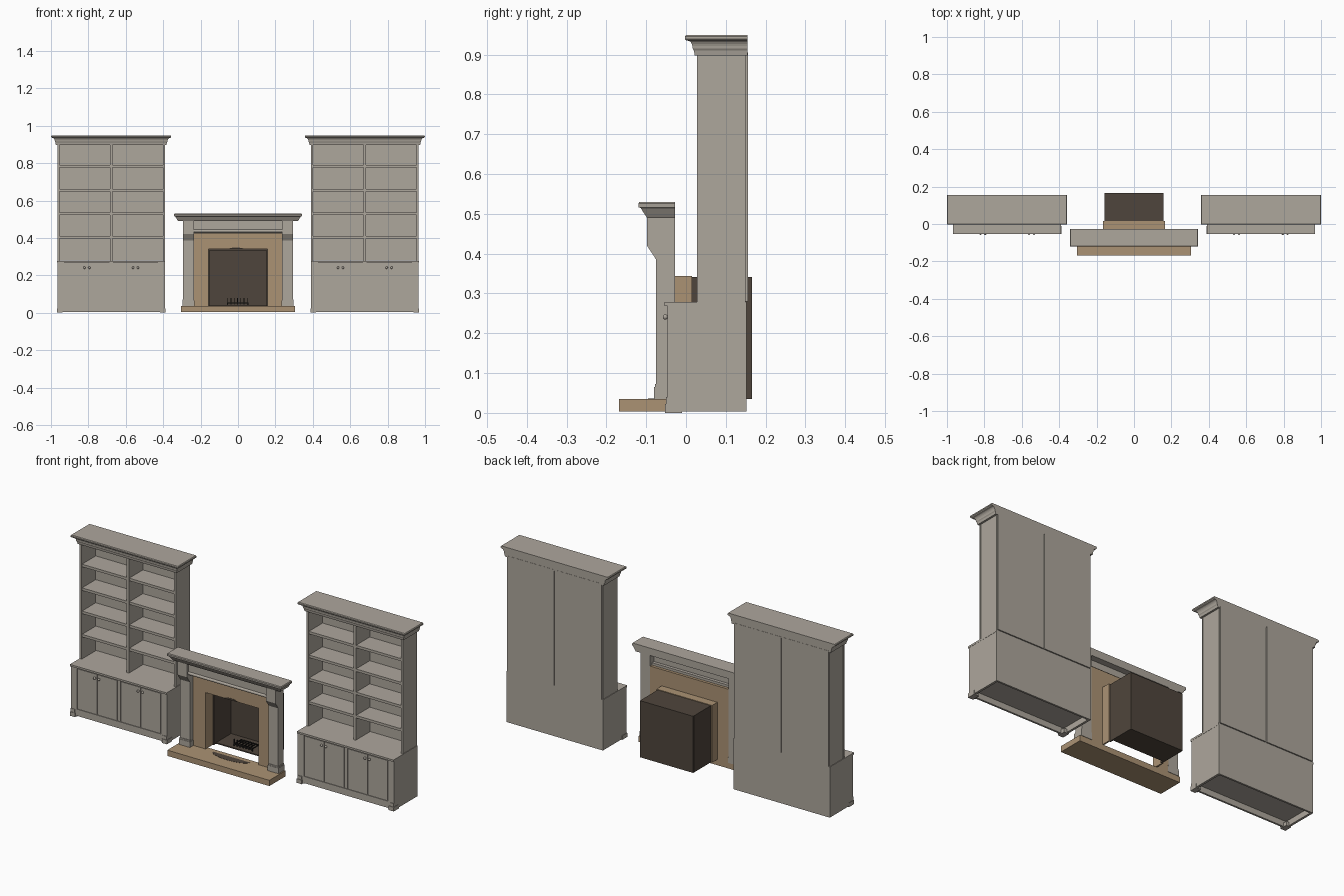
import bpy, bmesh, math
from mathutils import Matrix, Vector

if "Cube" in bpy.data.objects:
    bpy.data.objects.remove(bpy.data.objects["Cube"])


def material(name, rgb):
    m = bpy.data.materials.new(name)
    m.diffuse_color = (*rgb, 1)
    m.use_nodes = True
    m.node_tree.nodes["Principled BSDF"].inputs["Base Color"].default_value = m.diffuse_color
    return m


PAINT = material("warm_grey_paint", (0.42, 0.385, 0.335))
STONE = material("tan_stone", (0.41, 0.29, 0.175))
SOOT = material("dark_firebrick", (0.078, 0.06, 0.045))
IRON = material("black_iron", (0.015, 0.014, 0.013))


def finish(name, bm, mat, smooth=False):
    bmesh.ops.recalc_face_normals(bm, faces=bm.faces)
    me = bpy.data.meshes.new(name)
    bm.to_mesh(me)
    bm.free()
    me.materials.append(mat)
    ob = bpy.data.objects.new(name, me)
    bpy.context.collection.objects.link(ob)
    if smooth:
        me.polygons.foreach_set("use_smooth", [True] * len(me.polygons))
    return ob


def boxes(name, mat, *spans):
    """Each span is (x0, x1, y0, y1, z0, z1)."""
    bm = bmesh.new()
    for x0, x1, y0, y1, z0, z1 in spans:
        mtx = Matrix.Translation(((x0 + x1) / 2, (y0 + y1) / 2, (z0 + z1) / 2))
        mtx = mtx @ Matrix.Diagonal((x1 - x0, y1 - y0, z1 - z0, 1))
        bmesh.ops.create_cube(bm, size=1, matrix=mtx)
    return finish(name, bm, mat)


def moulding(name, mat, x0, x1, yf, yb, steps):
    """Crown with mitred front and side flare; steps are (z, outset)."""
    bm = bmesh.new()
    rings = []
    for z, o in steps:
        rings.append([bm.verts.new(p) for p in (
            (x0 - o, yf - o, z), (x1 + o, yf - o, z), (x1 + o, yb, z), (x0 - o, yb, z))])
    for a, b in zip(rings, rings[1:]):
        for i in range(4):
            j = (i + 1) % 4
            bm.faces.new((a[i], a[j], b[j], b[i]))
    bm.faces.new(rings[0])
    bm.faces.new(rings[-1])
    return finish(name, bm, mat)


def prism(name, mat, pts, move):
    """Extrude a flat outline of 3D points by a vector."""
    bm = bmesh.new()
    f = bm.faces.new([bm.verts.new(p) for p in pts])
    new = bmesh.ops.extrude_face_region(bm, geom=[f])["geom"]
    bmesh.ops.translate(bm, vec=Vector(move), verts=[v for v in new if isinstance(v, bmesh.types.BMVert)])
    return finish(name, bm, mat)


HW = 0.288  # half width of a bookcase


def bookcase(side, cx):
    l, r = cx - HW, cx + HW
    # upper carcass: sides, divider, face frame
    boxes(side + "_bookcase_uprights", PAINT,
          (l + .002, l + .012, .035, .15, .278, .9), (r - .012, r - .002, .035, .15, .278, .9),
          (cx - .006, cx + .006, .035, .148, .278, .9),
          (l, l + .012, .028, .035, .278, .9), (r - .012, r, .028, .035, .278, .9),
          (cx - .007, cx + .007, .028, .035, .278, .9))
    boxes(side + "_bookcase_back_panels", PAINT,
          (l + .006, cx - .002, .148, .156, .28, .905), (cx + .002, r - .006, .148, .156, .28, .905))
    # shelves in both bays
    boxes(side + "_bookcase_shelves", PAINT, *[
        (a, b, .031, .148, z - .007, z + .007)
        for z in (.404, .53, .655, .783)
        for a, b in ((l + .01, cx - .006), (cx + .006, r - .01))])
    # crown with cove
    cove = [(.915 + .02 * math.sin(t), .013 + .012 * (1 - math.cos(t)))
            for t in (i * math.pi / 10 for i in range(6))]
    moulding(side + "_bookcase_crown", PAINT, l, r, .03, .155,
             [(.898, .008), (.91, .010), (.915, .013)] + cove[1:] +
             [(.936, .030), (.939, .033), (.945, .033), (.949, .030)])
    # base cabinet, open underneath
    boxes(side + "_cabinet_carcass", PAINT,
          (l, l + .012, -.042, .152, .004, .27), (r - .012, r, -.042, .152, .004, .27),
          (l + .012, r - .012, .142, .152, .004, .27), (l + .012, r - .012, -.042, -.032, .004, .27),
          (l + .012, r - .012, -.032, .142, .035, .045))
    boxes(side + "_cabinet_top", PAINT, (l - .001, r + .001, -.054, .152, .268, .278))
    # doors in two pairs
    spans = []
    for c in (cx - .13, cx + .13):
        for s in (-1, 1):
            a, b = sorted((c + s * .0015, c + s * .118))
            spans.append((a, b, -.047, -.041, .045, .262))
    spans += [(l, l + .037, -.047, -.041, .004, .268), (r - .037, r, -.047, -.041, .004, .268),
              (cx - .0095, cx + .0095, -.047, -.041, .045, .268),
              (l + .03, r - .03, -.047, -.041, .008, .043)]
    boxes(side + "_cabinet_doors_and_frame", PAINT, *spans)
    # round knobs
    bm = bmesh.new()
    for c in (cx - .13, cx + .13):
        for s in (-.013, .013):
            bmesh.ops.create_uvsphere(bm, u_segments=14, v_segments=8, radius=.0065,
                                      matrix=Matrix.Translation((c + s, -.052, .241)))
    finish(side + "_cabinet_knobs", bm, PAINT, True)
    # corner feet
    feet = []
    for a, b in ((l - .002, l + .028), (r - .028, r + .002)):
        feet += [(a, b, -.053, -.01, 0, .022), (a + .002, b - .003, -.05, -.03, .022, .04)]
    boxes(side + "_cabinet_feet", PAINT, *feet)


bookcase("left", -.678)
bookcase("right", .678)

# hearth slab and stone surround
boxes("hearth", STONE, (-.305, .305, -.168, -.03, .004, .035))
boxes("stone_surround", STONE,
      (-.24, -.158, -.05, -.03, .035, .432), (.158, .24, -.05, -.03, .035, .432),
      (-.158, .158, -.05, -.03, .34, .432))
boxes("firebox_throat", STONE,
      (-.166, -.158, -.03, .015, .035, .34), (.158, .166, -.03, .015, .035, .34),
      (-.166, .166, -.03, .015, .34, .344))

# dark firebox: back, sides, roof, floor
boxes("firebox", SOOT,
      (-.158, .158, .158, .166, .035, .341), (-.159, -.152, .012, .16, .035, .341),
      (.152, .159, .012, .16, .035, .341), (-.158, .158, .012, .16, .334, .341),
      (-.158, .158, .03, .16, .035, .041))


# soot marks on hearth and lintel
def arc(rx, ry):
    return [(rx * math.cos(i * math.pi / 16), ry * math.sin(i * math.pi / 16)) for i in range(17)]


prism("hearth_soot_mark", SOOT, [(x, -.055 - h, .0345) for x, h in arc(.11, .04)], (0, 0, .0015))
prism("lintel_soot_mark", SOOT, [(x - .01, -.0515, .34 + h) for x, h in arc(.04, .009)], (0, .002, 0))

# iron grate: upright prongs, bars and rails
prongs = []
for i in range(7):
    x = -.055 + i * .0175
    prongs += [(x - .002, x + .002, .045, .049, .045, .08), (x - .002, x + .002, .045, .11, .052, .056)]
boxes("fire_grate", IRON, *prongs, (-.06, .055, .046, .05, .05, .055), (-.06, .055, .106, .11, .05, .055),
      (-.06, -.056, .046, .05, .04, .055), (.051, .055, .046, .05, .04, .055),
      (-.06, -.056, .106, .11, .04, .055), (.051, .055, .106, .11, .04, .055))

# mantel legs with corbel heads and plinths
leg = [(-.028, .035), (-.075, .035), (-.075, .385), (-.098, .42), (-.098, .492), (-.028, .492)]
for name, s in (("left", -1), ("right", 1)):
    prism(name + "_mantel_leg", PAINT, [(s * .235, y, z) for y, z in leg], (s * .058, 0, 0))
    a, b = sorted((s * .232, s * .298))
    boxes(name + "_mantel_plinth", PAINT, (a, b, -.08, -.028, .035, .065),
          (a + .002, b - .002, -.078, -.028, .065, .072))

# frieze, its lower bead, and crown shelf
boxes("mantel_frieze", PAINT, (-.236, .236, -.085, -.062, .432, .492),
      (-.236, .236, -.062, -.045, .425, .445))
bm = bmesh.new()
bmesh.ops.create_cone(bm, cap_ends=True, segments=14, radius1=.008, radius2=.008, depth=.47,
                      matrix=Matrix.Translation((0, -.085, .438)) @ Matrix.Rotation(math.pi / 2, 4, 'Y'))
bead = finish("mantel_bead", bm, PAINT)
moulding("mantel_crown", PAINT, -.316, .316, -.094, -.028,
         [(.49, .004), (.493, .006), (.499, .010), (.507, .015), (.515, .020),
          (.516, .025), (.526, .026), (.53, .023)])
